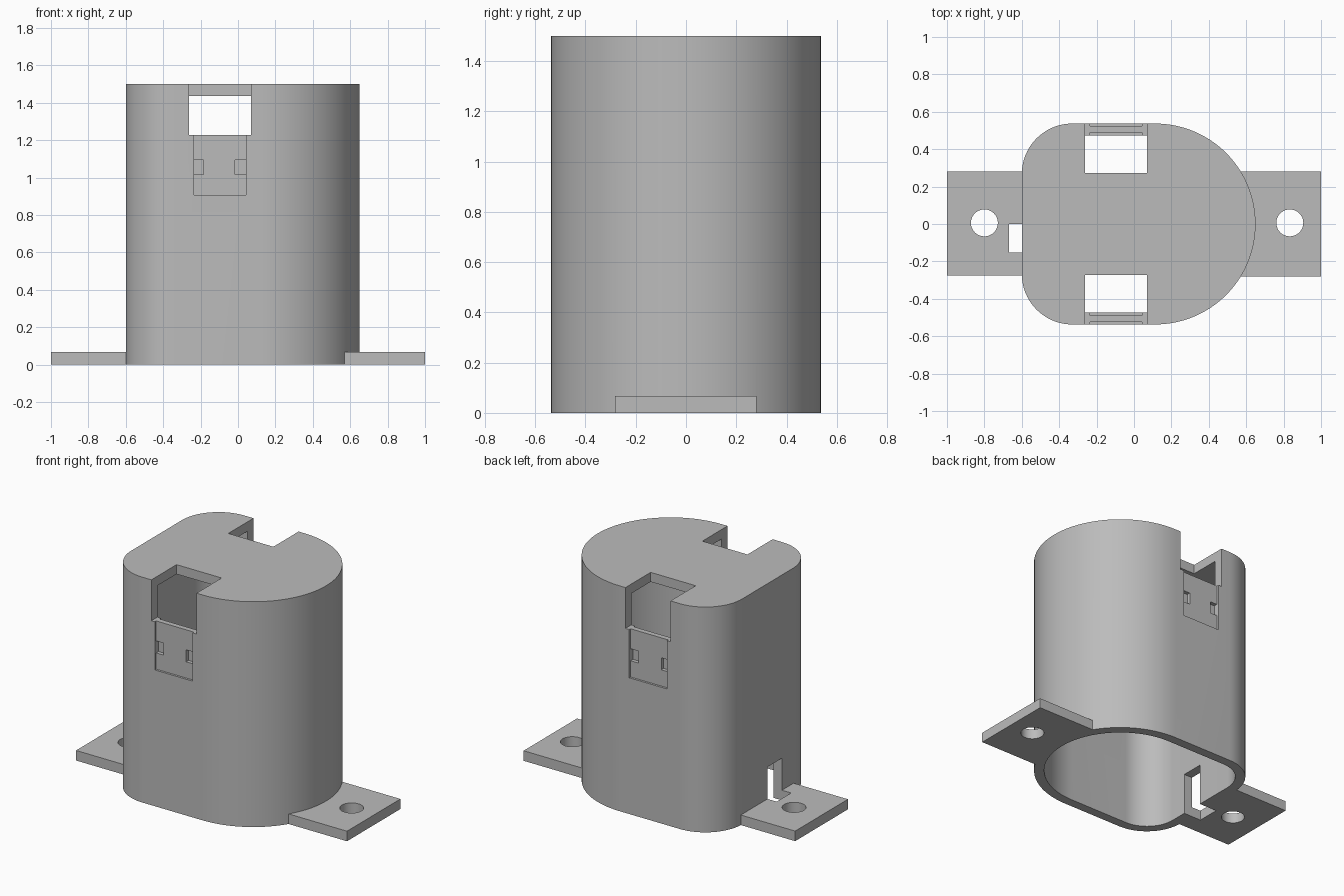
import bpy, bmesh, math
from math import pi

if "Cube" in bpy.data.objects:
    bpy.data.objects.remove(bpy.data.objects["Cube"], do_unlink=True)

HEIGHT, WALL, HALF_Y, FLANGE_Z = 1.5, 0.063, 0.537, 0.067
X_MIN, X_MAX, CORNER = -0.6, 0.65, 0.27
OVER = 0.02  # overshoot for clean cuts

grey = bpy.data.materials.new("light grey plastic")
grey.use_nodes = True
grey.diffuse_color = (0.5, 0.5, 0.5, 1)
grey.node_tree.nodes["Principled BSDF"].inputs["Base Color"].default_value = (0.5, 0.5, 0.5, 1)


def arc(cx, cy, r, a0, a1, n):
    return [(cx + r * math.cos(a0 + (a1 - a0) * i / n),
             cy + r * math.sin(a0 + (a1 - a0) * i / n)) for i in range(n + 1)]


def prism(name, points, z0, z1):
    bm = bmesh.new()
    face = bm.faces.new([bm.verts.new((x, y, z0)) for x, y in points])
    top = bmesh.ops.extrude_face_region(bm, geom=[face])["geom"]
    bmesh.ops.translate(bm, vec=(0, 0, z1 - z0),
                        verts=[v for v in top if isinstance(v, bmesh.types.BMVert)])
    bmesh.ops.recalc_face_normals(bm, faces=bm.faces)
    mesh = bpy.data.meshes.new(name)
    bm.to_mesh(mesh)
    bm.free()
    mesh.materials.append(grey)
    obj = bpy.data.objects.new(name, mesh)
    bpy.context.collection.objects.link(obj)
    return obj


def box(name, x0, x1, y0, y1, z0, z1):
    return prism(name, [(x0, y0), (x1, y0), (x1, y1), (x0, y1)], z0, z1)


def combine(target, tool, operation="DIFFERENCE"):
    mod = target.modifiers.new(operation.lower(), "BOOLEAN")
    mod.operation, mod.solver, mod.object = operation, "EXACT", tool
    bpy.context.view_layer.objects.active = target
    bpy.ops.object.modifier_apply(modifier=mod.name)
    bpy.data.objects.remove(tool, do_unlink=True)


def outline(inset):
    # Round end on +x, flat end with rounded corners on -x
    y, r = HALF_Y - inset, CORNER - inset
    cx, cy = X_MIN + CORNER, HALF_Y - CORNER
    return (arc(X_MAX - HALF_Y, 0, y, -pi / 2, pi / 2, 64)
            + arc(cx, cy, r, pi / 2, pi, 20)
            + arc(cx, -cy, r, pi, 1.5 * pi, 20))


# Housing with its two mounting flanges, hollowed from below
housing = prism("housing", outline(0), 0, HEIGHT)
combine(housing, box("right_flange", -1, -0.57, -0.275, 0.28, 0, FLANGE_Z), "UNION")
combine(housing, box("left_flange", 0.4, 1, -0.282, 0.28, 0, FLANGE_Z), "UNION")
combine(housing, prism("cavity", outline(WALL), -OVER, HEIGHT - WALL))

# Screw holes
for x in (-0.8, 0.833):
    combine(housing, prism("screw_hole", arc(x, 0.006, 0.072, 0, 2 * pi * 47 / 48, 47),
                           -OVER, FLANGE_Z + OVER))

# Cable slot through the flat wall and the flange beside it
combine(housing, box("cable_slot", -0.668, X_MIN + WALL + OVER, -0.152, 0, -OVER, 0.28))


def side_cut(name, side, x0, x1, near, far, z0, z1):
    ys = sorted((side * near, side * far))
    combine(housing, box(name, x0, x1, ys[0], ys[1], z0, z1))


# Top notches, with shallow latch recesses and paired pockets below them
NOTCH_Z = 1.228
INNER = HALF_Y - WALL
for side in (-1, 1):
    side_cut("notch", side, -0.262, 0.07, 0.272, HALF_Y + OVER, NOTCH_Z, HEIGHT + OVER)
    side_cut("outer_recess", side, -0.236, 0.042, 0.523, HALF_Y + OVER, 0.907, NOTCH_Z + OVER)
    side_cut("inner_recess", side, -0.236, 0.042, INNER - OVER, 0.488, 0.907, NOTCH_Z + OVER)
    for x0, x1 in ((-0.236, -0.184), (-0.016, 0.042)):
        side_cut("latch_pocket", side, x0, x1, 0.498, HALF_Y + OVER, 1.015, 1.095)

bpy.ops.object.select_all(action="DESELECT")
housing.select_set(True)
bpy.context.view_layer.objects.active = housing
bpy.ops.object.shade_smooth_by_angle(angle=math.radians(30))
